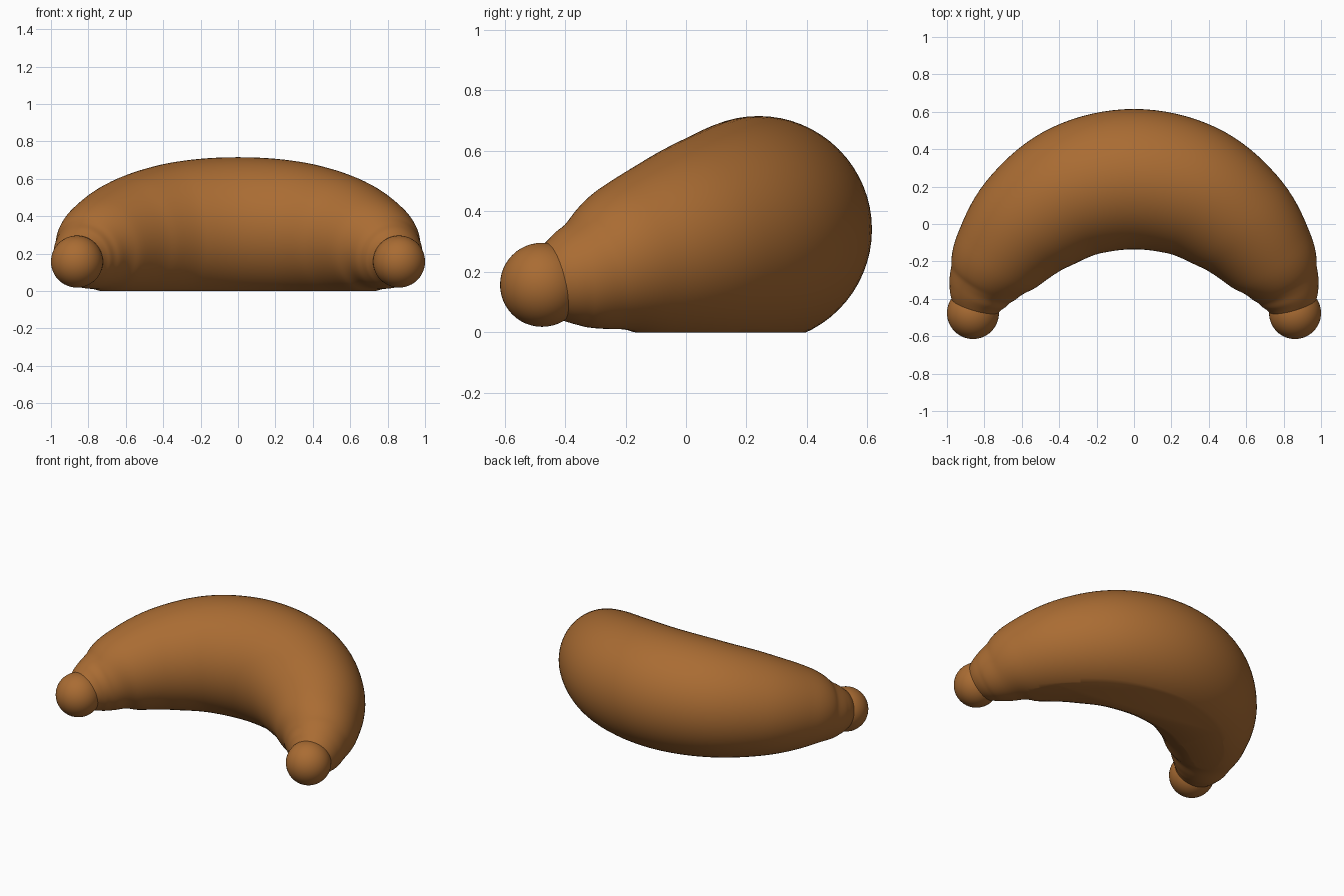
import bpy, bmesh, math
from mathutils import Vector

if "Cube" in bpy.data.objects:
    bpy.data.objects.remove(bpy.data.objects["Cube"])

crust = bpy.data.materials.new("baked brown")
crust.diffuse_color = (0.40, 0.15, 0.033, 1)
crust.use_nodes = True
crust.node_tree.nodes["Principled BSDF"].inputs["Base Color"].default_value = crust.diffuse_color

# Half of the spine, centre to tip: x, y, z, radius
half = [(0, .24, .34, .375), (.30, .182, .33, .362), (.55, .02, .295, .322),
        (.725, -.18, .245, .258), (.80, -.305, .20, .197),
        (.833, -.38, .18, .163), (.853, -.44, .165, .128)]
spine = [(-x, y, z, r) for x, y, z, r in reversed(half[1:])] + half


def smooth_path(pts, steps=8):
    """Catmull-Rom interpolation of 4D points."""
    p = [Vector(q) for q in pts]
    p = [2 * p[0] - p[1]] + p + [2 * p[-1] - p[-2]]
    out = []
    for i in range(1, len(p) - 2):
        a, b, c, d = p[i - 1:i + 3]
        for k in range(steps):
            t = k / steps
            out.append(.5 * (2 * b + (c - a) * t + (2 * a - 5 * b + 4 * c - d) * t * t
                             + (3 * b - a - 3 * c + d) * t ** 3))
    return out + [p[-2]]


def finish(bm, name):
    bmesh.ops.recalc_face_normals(bm, faces=bm.faces)
    me = bpy.data.meshes.new(name)
    bm.to_mesh(me)
    bm.free()
    me.materials.append(crust)
    ob = bpy.data.objects.new(name, me)
    bpy.context.collection.objects.link(ob)
    bpy.ops.object.select_all(action='DESELECT')
    ob.select_set(True)
    bpy.context.view_layer.objects.active = ob
    bpy.ops.object.shade_smooth_by_angle(angle=math.radians(35))


# Curved tapering body, swept from circles and cut flat underneath
N = 64
path = smooth_path(spine)
bm = bmesh.new()
rings = []
for i, p in enumerate(path):
    tan = (path[min(i + 1, len(path) - 1)] - path[max(i - 1, 0)]).xyz.normalized()
    side = tan.cross(Vector((0, 0, 1))).normalized()
    up = side.cross(tan)
    rings.append([bm.verts.new(p.xyz + p.w * (side * math.cos(a) + up * math.sin(a)))
                  for a in (2 * math.pi * k / N for k in range(N))])
for r, s in zip(rings, rings[1:]):
    for k in range(N):
        bm.faces.new((r[k], r[(k + 1) % N], s[(k + 1) % N], s[k]))
bm.faces.new(rings[0])
bm.faces.new(rings[-1])
cut = bmesh.ops.bisect_plane(bm, geom=bm.verts[:] + bm.edges[:] + bm.faces[:],
                             plane_co=(0, 0, 0), plane_no=(0, 0, -1), clear_outer=True)
bmesh.ops.holes_fill(bm, edges=[e for e in bm.edges if e.is_boundary], sides=0)
finish(bm, "croissant_body")

# Round knobs at both tips
for sx, name in ((-1, "left_tip"), (1, "right_tip")):
    bm = bmesh.new()
    bmesh.ops.create_uvsphere(bm, u_segments=48, v_segments=24, radius=.139)
    bmesh.ops.translate(bm, verts=bm.verts, vec=(sx * .861, -.476, .157))
    finish(bm, name)
